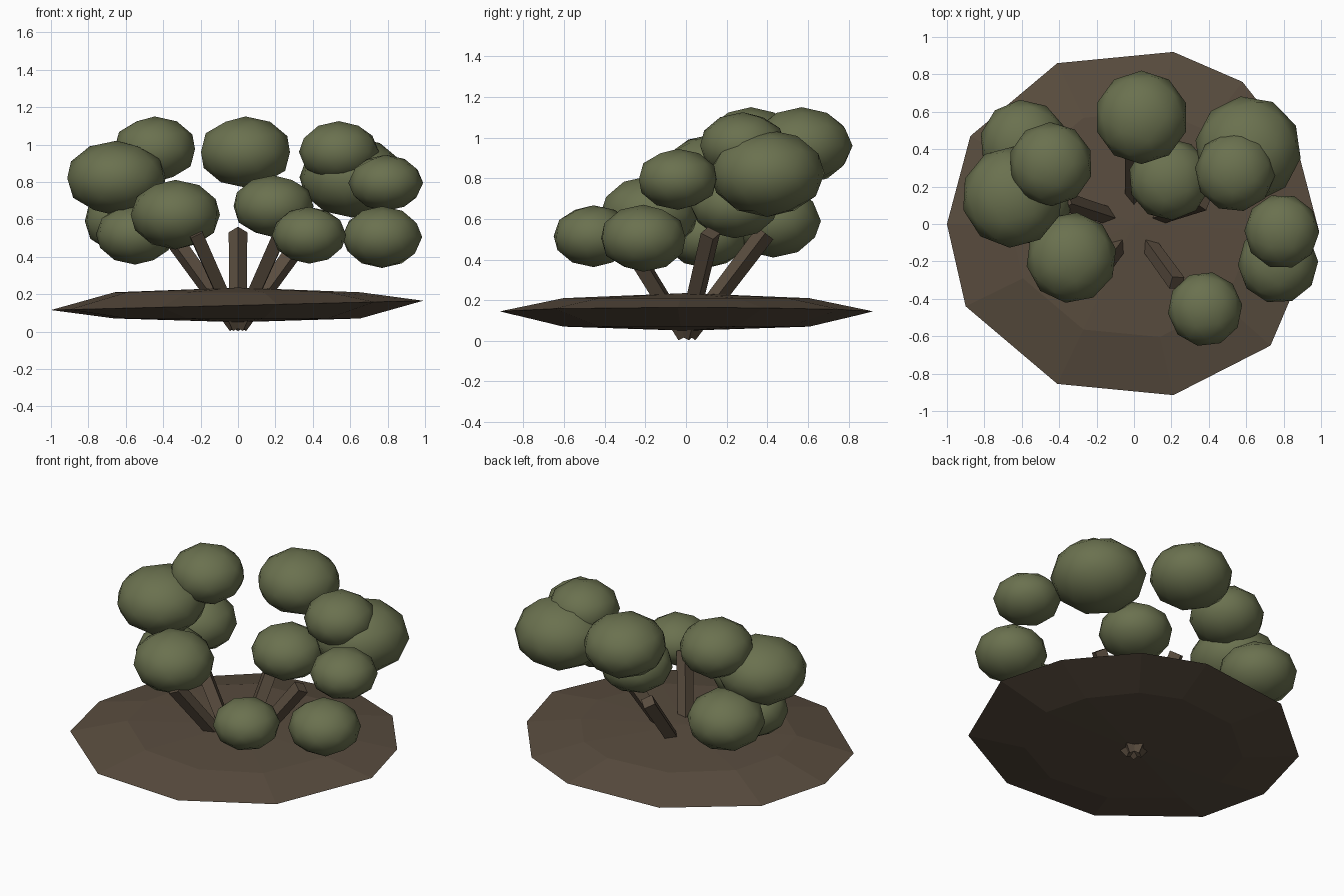
import bpy
import bmesh
import math
from mathutils import Vector

cube = bpy.data.objects.get("Cube")
if cube:
    bpy.data.objects.remove(cube, do_unlink=True)


def make_material(name, rgb):
    mat = bpy.data.materials.new(name)
    mat.use_nodes = True
    color = (*rgb, 1.0)
    mat.diffuse_color = color
    bsdf = mat.node_tree.nodes["Principled BSDF"]
    bsdf.inputs["Base Color"].default_value = color
    bsdf.inputs["Roughness"].default_value = 0.9
    return mat


leaf_green = make_material("leaf green", (0.145, 0.165, 0.078))
bark_brown = make_material("bark brown", (0.1, 0.073, 0.049))


def finish(name, bm, mat, smooth=False):
    bmesh.ops.recalc_face_normals(bm, faces=bm.faces)
    for face in bm.faces:
        face.smooth = smooth
    mesh = bpy.data.meshes.new(name)
    bm.to_mesh(mesh)
    bm.free()
    mesh.materials.append(mat)
    obj = bpy.data.objects.new(name, mesh)
    bpy.context.collection.objects.link(obj)
    return obj


# Soil mound: faceted lens with a slightly uneven rim
RIM = [(-0.41, 0.86), (0.21, 0.92), (0.58, 0.76), (0.88, 0.38), (0.99, -0.04), (0.73, -0.65),
       (0.21, -0.915), (-0.41, -0.855), (-0.9, -0.44), (-1.0, 0.0), (-0.875, 0.47)]


def soil_mound():
    bm = bmesh.new()

    def ring(scale, height):
        return [bm.verts.new((x * scale, y * scale, height(x))) for x, y in RIM]

    rim = ring(1.0, lambda x: 0.14 + 0.025 * x)
    n = len(rim)
    for ring_z, centre_z in ((0.21, 0.235), (0.07, 0.05)):
        inner = ring(0.66, lambda x: ring_z)
        centre = bm.verts.new((0, 0, centre_z))
        for i in range(n):
            j = (i + 1) % n
            bm.faces.new((rim[i], rim[j], inner[j], inner[i]))
            bm.faces.new((inner[i], inner[j], centre))
    finish("soil_mound", bm, bark_brown, smooth=False)


soil_mound()


# Branches: square posts fanning out from one root
def branch(name, start, end, radius):
    axis = end - start
    bm = bmesh.new()
    bmesh.ops.create_cone(bm, cap_ends=True, segments=4, radius1=radius * 0.9,
                          radius2=radius, depth=axis.length)
    bmesh.ops.rotate(bm, verts=bm.verts, matrix=axis.to_track_quat("Z", "Y").to_matrix())
    bmesh.ops.translate(bm, verts=bm.verts, vec=(start + end) / 2)
    finish(name, bm, bark_brown)


for i in range(5):
    a = math.radians(18 + 72 * i)
    out = Vector((math.cos(a), math.sin(a), 0))
    branch(f"branch_{i + 1}", out * 0.01 + Vector((0, 0, 0.03)),
           out * 0.39 + Vector((0, 0, 0.53)), 0.05)

# Leaf clumps: x, y, z, radius, half height
CLUMPS = [
    (0.04, 0.57, 0.96, 0.25, 0.19),
    (0.19, 0.24, 0.67, 0.22, 0.165),
    (0.61, 0.4, 0.825, 0.285, 0.215),
    (0.54, 0.28, 0.96, 0.215, 0.165),
    (0.79, -0.04, 0.795, 0.2, 0.15),
    (0.77, -0.21, 0.505, 0.215, 0.165),
    (0.38, -0.455, 0.515, 0.2, 0.152),
    (-0.335, -0.18, 0.625, 0.243, 0.186),
    (-0.65, 0.145, 0.82, 0.272, 0.2),
    (-0.445, 0.32, 0.975, 0.225, 0.175),
    (-0.59, 0.43, 0.59, 0.235, 0.18),
    (-0.55, 0.1, 0.52, 0.212, 0.162),
]
for i, (x, y, z, radius, half_height) in enumerate(CLUMPS):
    bm = bmesh.new()
    bmesh.ops.create_icosphere(bm, subdivisions=2, radius=1)
    bmesh.ops.scale(bm, verts=bm.verts, vec=(radius, radius, half_height))
    clump = finish(f"leaf_clump_{i + 1}", bm, leaf_green, smooth=True)
    clump.location = (x, y, z)
    clump.rotation_euler.z = i * 0.7
